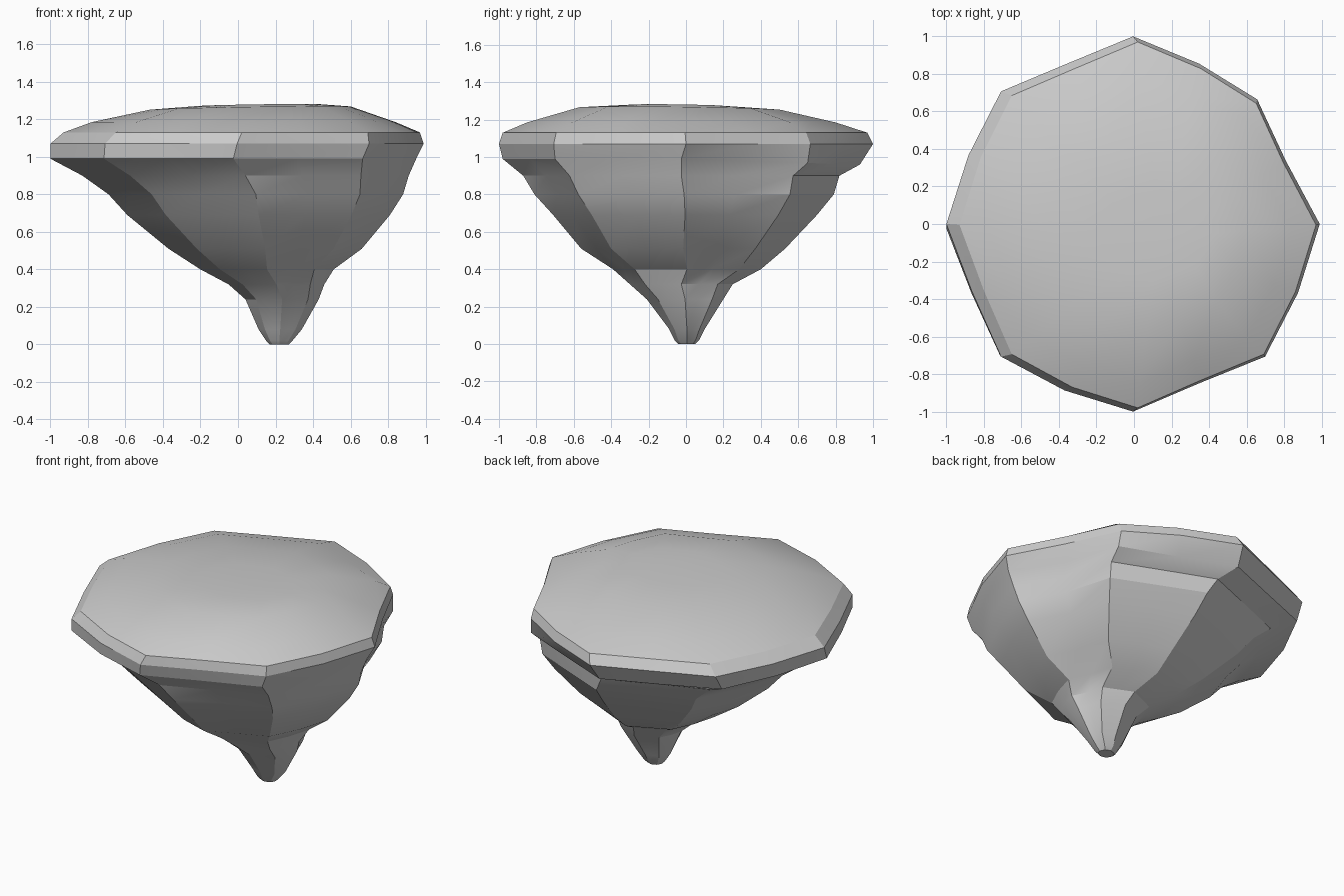
import bpy, bmesh
from math import cos, sin, pi

if "Cube" in bpy.data.objects:
    bpy.data.objects.remove(bpy.data.objects["Cube"])

# Rings from the foot up: z, left x, right x, front y, back y
RINGS = [
    (0.00, 0.17, 0.27, -0.04, 0.05),
    (0.02, 0.15, 0.29, -0.06, 0.07),
    (0.08, 0.11, 0.34, -0.09, 0.10),
    (0.24, 0.04, 0.43, -0.21, 0.20),
    (0.32, -0.05, 0.46, -0.30, 0.25),
    (0.40, -0.20, 0.51, -0.39, 0.40),
    (0.51, -0.37, 0.66, -0.56, 0.53),
    (0.69, -0.59, 0.81, -0.71, 0.70),
    (0.80, -0.69, 0.88, -0.81, 0.79),
    (0.90, -0.83, 0.91, -0.87, 0.82),
    (0.99, -1.00, 0.95, -0.98, 0.93),
    (1.07, -1.00, 0.99, -1.00, 1.00),
    (1.13, -0.93, 0.97, -0.98, 0.97),
    (1.185, -0.78, 0.84, -0.85, 0.80),
    (1.26, -0.47, 0.60, -0.57, 0.50),
    (1.277, -0.20, 0.42, -0.30, 0.20),
]
# Radius factor between corners (a true octagon is 0.924), from the right, anticlockwise
MID = [0.885, 0.925, 0.925, 0.955, 0.935, 0.96, 0.92, 0.957]


def ring_points(i):
    z, left, right, front, back = RINGS[i]
    cx, rx = (left + right) / 2, (right - left) / 2
    cy, ry = (front + back) / 2, (back - front) / 2
    for k in range(16):
        a = k * pi / 8
        f = MID[k // 2] if k % 2 else 1.0
        if k == 2 and i in (11, 12):          # notch in the back right of the rim
            f = 0.94
        x, y = cx + f * rx * cos(a), cy + f * ry * sin(a)
        dz = 0.0
        if z > 1.2:                           # slight slope of the crown
            dz = 0.016 * (x - cx) - 0.012 * (y - cy)
        elif i == 10:                         # underside dips at the back
            dz = -0.03 * max(0.0, sin(a))
        yield x, y, z + dz


# Tapered rock body lofted through the rings
bm = bmesh.new()
loops = [[bm.verts.new(p) for p in ring_points(i)] for i in range(len(RINGS))]
for lo, hi in zip(loops, loops[1:]):
    for k in range(16):
        n = (k + 1) % 16
        bm.faces.new((lo[k], lo[n], hi[n], hi[k]))
bm.faces.new(loops[0][::-1])

# Crown cap
apex = bm.verts.new((0.2, -0.1, 1.281))
for k in range(16):
    bm.faces.new((loops[-1][k], loops[-1][(k + 1) % 16], apex))
bmesh.ops.recalc_face_normals(bm, faces=bm.faces)

mesh = bpy.data.meshes.new("floating_rock")
bm.to_mesh(mesh)
bm.free()
rock = bpy.data.objects.new("floating_rock", mesh)
bpy.context.collection.objects.link(rock)
bpy.context.view_layer.objects.active = rock
rock.select_set(True)
bpy.ops.object.shade_smooth_by_angle(angle=pi / 9)
